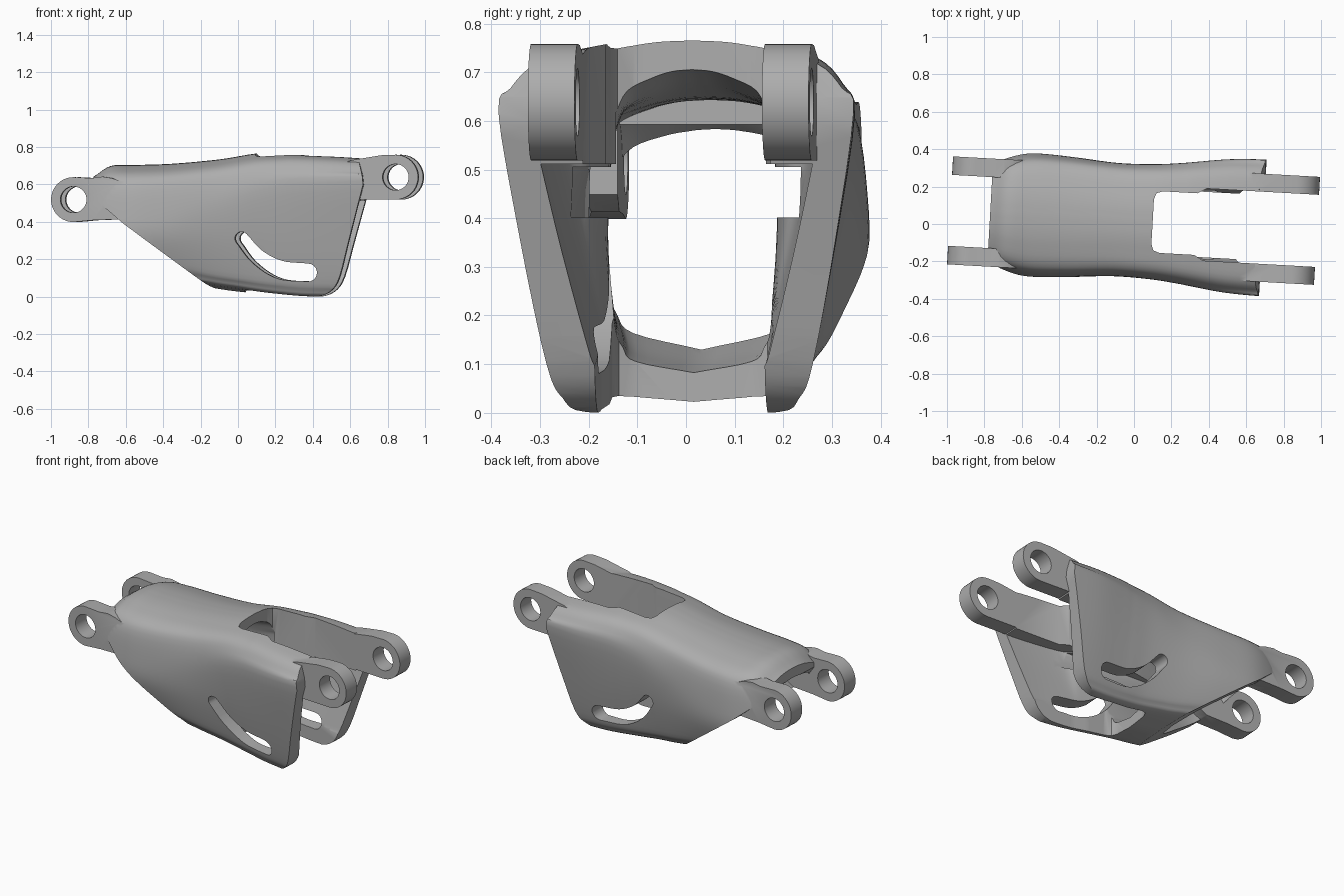
import bpy, bmesh, math
from mathutils import Matrix, Vector

if "Cube" in bpy.data.objects:
    bpy.data.objects.remove(bpy.data.objects["Cube"])

grey = bpy.data.materials.new("plain grey")
grey.use_nodes = True
grey.diffuse_color = (0.42, 0.42, 0.42, 1)
grey.node_tree.nodes["Principled BSDF"].inputs["Base Color"].default_value = (0.42, 0.42, 0.42, 1)


def spline(pts, steps):
    """Smooth open curve through pts (tuples of any size)."""
    p = [Vector(q) for q in pts]
    p = [p[0] * 2 - p[1]] + p + [p[-1] * 2 - p[-2]]
    out = []
    for a, b, c, d in zip(p, p[1:], p[2:], p[3:]):
        for k in range(steps):
            t = k / steps
            out.append((b * 2 + (c - a) * t + (a * 2 - b * 5 + c * 4 - d) * t * t
                        + (b * 3 - a - c * 3 + d) * t ** 3) / 2)
    return out + [p[-2]]


def make(name, bm):
    bmesh.ops.recalc_face_normals(bm, faces=bm.faces)
    mesh = bpy.data.meshes.new(name)
    bm.to_mesh(mesh)
    bm.free()
    mesh.materials.append(grey)
    obj = bpy.data.objects.new(name, mesh)
    bpy.context.collection.objects.link(obj)
    return obj


def loft(name, rings):
    bm = bmesh.new()
    rows = [[bm.verts.new(v) for v in ring] for ring in rings]
    n = len(rows[0])
    for a, b in zip(rows, rows[1:]):
        for i in range(n):
            j = (i + 1) % n
            bm.faces.new((a[i], a[j], b[j], b[i]))
    bm.faces.new(rows[0])
    bm.faces.new(rows[-1])
    return make(name, bm)


def prism_y(name, pts, lo, hi):
    return loft(name, [[(x, y, z) for x, z in pts] for y in (lo, hi)])


def prism_z(name, pts, lo, hi):
    return loft(name, [[(x, y, z) for x, y in pts] for z in (lo, hi)])


def block(name, x0, x1, half, z0, z1):
    return prism_z(name, [(x0, -half), (x1, -half), (x1, half), (x0, half)], z0, z1)


def combine(body, tool, operation):
    tool.hide_render = True
    mod = body.modifiers.new("combine", "BOOLEAN")
    mod.operation, mod.solver, mod.object = operation, "EXACT", tool
    bpy.context.view_layer.objects.active = body
    bpy.ops.object.modifier_apply(modifier=mod.name)
    bpy.data.objects.remove(tool)


def arc(cx, cz, r, a0, a1, n):
    return [(cx + r * math.cos(math.radians(a0 + (a1 - a0) * i / n)),
             cz + r * math.sin(math.radians(a0 + (a1 - a0) * i / n))) for i in range(n + 1)]


# Stations along the shell: x, half width, height of widest point,
# lower half width, top height, bottom height, side wall thickness
STATIONS = spline([
    (-.86, .24, .50, .22, .60, .10, .06),
    (-.77, .265, .50, .23, .645, .10, .06),
    (-.68, .30, .48, .27, .70, .10, .07),
    (-.55, .325, .45, .29, .705, .10, .07),
    (-.35, .32, .45, .28, .712, .09, .08),
    (-.10, .303, .50, .25, .735, .042, .12),
    (.10, .308, .56, .24, .767, .018, .14),
    (.24, .322, .59, .247, .775, .008, .12),
    (.32, .333, .60, .253, .777, .004, .075),
    (.50, .357, .61, .27, .77, 0, .07),
    (.70, .366, .62, .28, .757, 0, .065),
    (.85, .366, .62, .28, .75, 0, .065)], 5)


def section(st, inner):
    x, w, zw, wb, zt, zb, wall = st
    lift = min(.02, max(.002, .02 - .05 * x))
    if inner:
        w, wb, zt, zb, lift = w - wall, wb - .08, zt - .06, zb + .06, lift + .005
    bulge = .012 - .012 * x
    half = spline([(0, zt), (.25 * w, zt - .004), (.5 * w, zt - .018), (.79 * w, zt - .045 + .008 * x),
                   (.935 * w, zt - .1 + .015 * x), (w, zw), ((w + wb) / 2 + bulge, (zw + zb + .1) / 2),
                   (wb, zb + .1), (.9 * wb, zb + .03 + lift), (.74 * wb, zb + lift), (0, zb)], 4)
    pts = [(x, p[0], p[1]) for p in half]
    return pts + [(x, -y, z) for _, y, z in reversed(pts[1:-1])]


# Outer skin trimmed to its side outline
body = loft("finger_link_shell", [section(s, False) for s in STATIONS])
foot = spline([(.69, .6), (.65, .45), (.605, .28), (.56, .11), (.52, .04),
               (.46, .006), (.38, -.005)], 3)
outline = [(-.77, .9), (-.77, .58), (-.70, .48), (-.60, .395), (-.15, .06), (-.10, .03), (-.03, -.02),
           (.35, -.02)] + [tuple(p) for p in reversed(foot)] + [(.685, .65), (.665, .72), (.645, .78), (.645, .9)]
combine(body, prism_y("outline_tool", outline, -1, 1), "INTERSECT")

# Hollow inside, leaving solid upper rails and a flat rear lintel
hollow = loft("hollow_tool", [section(s, True) for s in STATIONS])
combine(hollow, block("rail_tool", .12, 1.2, .6, .513, 1), "DIFFERENCE")
combine(hollow, block("lintel_tool", -1, -.62, .6, .594, 1), "DIFFERENCE")
combine(body, hollow, "DIFFERENCE")
combine(body, block("groove_tool", -.45, .4, .235, .403, .507), "DIFFERENCE")

# Hinge arms at both ends, rooted in the side walls
front_arm = [(.5, .52)] + arc(.86, .64, .12, -90, 90, 20) + [(.78, .757), (.62, .73), (.5, .68)]
rear_arm = ([(-.56, .60), (-.66, .635), (-.71, .643), (-.77, .635)]
            + arc(-.865, .52, .12, 90, 270, 20) + [(-.76, .41), (-.62, .415), (-.56, .45)])
for side in (-1, 1):
    for arm in (front_arm, rear_arm):
        combine(body, prism_y("arm_tool", arm, side * .19, side * .289), "UNION")

# Open top bay and open underside between the side walls
bay = [(.10, .12), (.112, .153), (.145, .165), (.33, .165), (.38, .193), (1.3, .193)]
under = [(.04, .12), (.052, .153), (.085, .165), (.2, .165), (.3, .175), (1.3, .175)]
for half, lo, hi in ((bay, .3, 1), (under, -.2, .35)):
    ring = half + [(x, -y) for x, y in reversed(half)]
    combine(body, prism_z("bay_tool", ring, lo, hi), "DIFFERENCE")

# Curved guide slot through both walls
path = spline([(.035, .312, .036), (.12, .213, .042), (.24, .145, .049), (.39, .13, .048)], 6)
upper, lower = [], []
for i, p in enumerate(path):
    d = path[min(i + 1, len(path) - 1)] - path[max(i - 1, 0)]
    n = Vector((-d[1], d[0])).normalized() * p[2]
    upper.append((p[0] + n.x, p[1] + n.y))
    lower.append((p[0] - n.x, p[1] - n.y))


def cap(p, start):
    a0 = math.degrees(math.atan2(start[1] - p[1], start[0] - p[0]))
    return arc(p[0], p[1], p[2], a0, a0 - 180, 10)[1:-1]


slot = upper + cap(path[-1], upper[-1]) + lower[::-1] + cap(path[0], lower[0])
combine(body, prism_y("slot_tool", slot, -1, 1), "DIFFERENCE")

# Hinge pin holes
for cx, cz in ((.86, .64), (-.865, .52)):
    combine(body, prism_y("pin_tool", arc(cx, cz, .07, 0, 350, 35), -1, 1), "DIFFERENCE")

# Slight turn of the whole link, then shading
body.data.transform(Matrix.Translation((0, .018, 0)) @ Matrix.Rotation(math.radians(-3.2), 4, "Z"))
low = min(v.co.z for v in body.data.vertices)
body.data.transform(Matrix.Translation((0, 0, -low)))
bpy.ops.object.select_all(action="DESELECT")
body.select_set(True)
bpy.context.view_layer.objects.active = body
bpy.ops.object.shade_smooth_by_angle(angle=math.radians(32))
